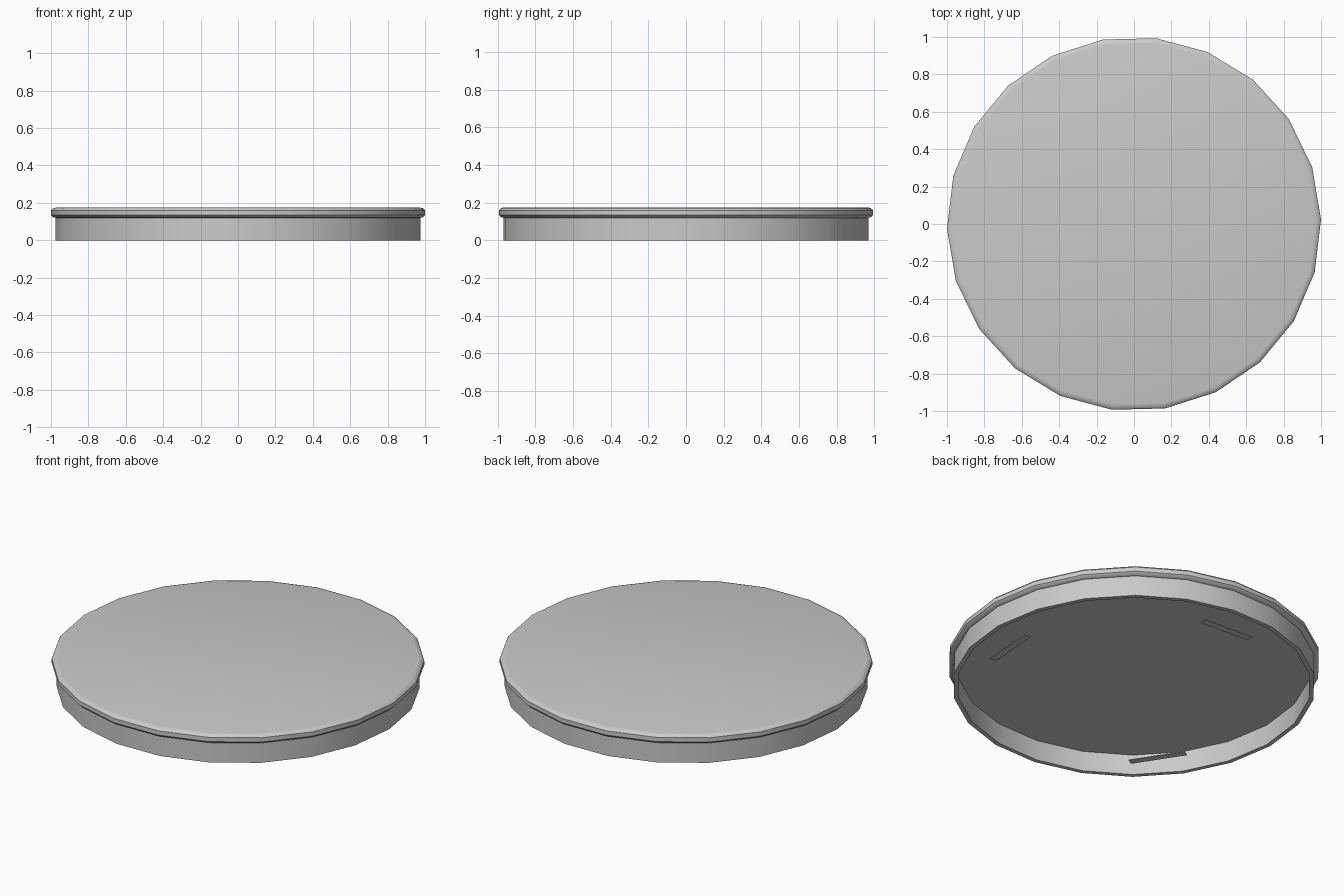
import bpy, bmesh, math
from mathutils import Matrix

cube = bpy.data.objects.get("Cube")
if cube:
    bpy.data.objects.remove(cube, do_unlink=True)

SIDES = 22
TURN = math.radians(1.4)

grey = bpy.data.materials.new("light_grey")
grey.use_nodes = True
COLOUR = (0.6, 0.59, 0.59, 1)
grey.diffuse_color = COLOUR
grey.node_tree.nodes["Principled BSDF"].inputs["Base Color"].default_value = COLOUR


def add_object(name, bm):
    bmesh.ops.recalc_face_normals(bm, faces=bm.faces)
    mesh = bpy.data.meshes.new(name)
    bm.to_mesh(mesh)
    bm.free()
    mesh.materials.append(grey)
    obj = bpy.data.objects.new(name, mesh)
    bpy.context.collection.objects.link(obj)
    return obj


# Lid: one lathed profile (radius, height) from top edge round to the recess
profile = [(0.972, 0.175), (0.99, 0.171), (1.0, 0.16), (1.0, 0.135),
           (0.988, 0.123), (0.975, 0.12), (0.975, 0.0),
           (0.95, 0.0), (0.95, 0.12)]
bm = bmesh.new()
rings = []
for r, z in profile:
    rings.append([bm.verts.new((r * math.cos(TURN + math.tau * i / SIDES),
                                r * math.sin(TURN + math.tau * i / SIDES), z))
                  for i in range(SIDES)])
for a, b in zip(rings, rings[1:]):
    for i in range(SIDES):
        j = (i + 1) % SIDES
        bm.faces.new((a[i], a[j], b[j], b[i]))
bm.faces.new(rings[0])    # top disc
bm.faces.new(rings[-1])   # recessed underside
lid = add_object("lid", bm)
bpy.ops.object.select_all(action='DESELECT')
lid.select_set(True)
bpy.context.view_layer.objects.active = lid
bpy.ops.object.shade_smooth_by_angle(angle=math.radians(40))

# Three thin pads level with the bottom edge: (position angle, facing angle)
for n, (place, facing) in enumerate([(89.5, 86.6), (220.6, 213), (-8.4, -4.2)], 1):
    p = math.radians(place)
    bm = bmesh.new()
    bmesh.ops.create_cube(bm, size=1, matrix=(
        Matrix.Translation((0.78 * math.cos(p), 0.78 * math.sin(p), 0.002))
        @ Matrix.Rotation(math.radians(facing), 4, 'Z')
        @ Matrix.Diagonal((0.04, 0.314, 0.004, 1))))
    add_object(f"bottom_pad_{n}", bm)
